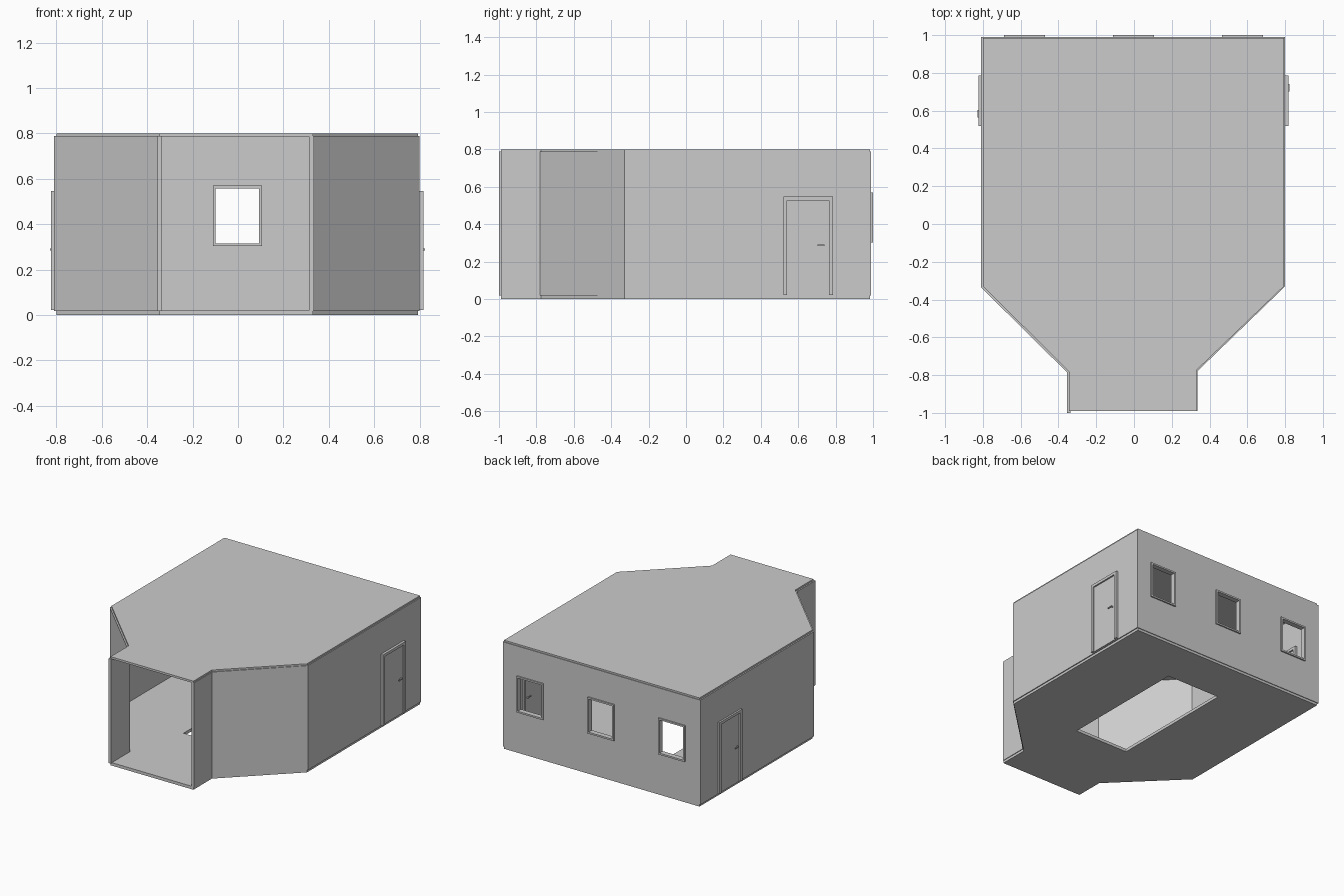
import bpy, bmesh
from mathutils import Vector

if "Cube" in bpy.data.objects:
    bpy.data.objects.remove(bpy.data.objects["Cube"])


def mesh_object(name, bm):
    bmesh.ops.recalc_face_normals(bm, faces=bm.faces)
    me = bpy.data.meshes.new(name)
    bm.to_mesh(me)
    bm.free()
    ob = bpy.data.objects.new(name, me)
    bpy.context.collection.objects.link(ob)
    return ob


def prism(name, pts, z0, z1):
    bm = bmesh.new()
    face = bm.faces.new([bm.verts.new((x, y, z0)) for x, y in pts])
    res = bmesh.ops.extrude_face_region(bm, geom=[face])
    verts = [v for v in res["geom"] if isinstance(v, bmesh.types.BMVert)]
    bmesh.ops.translate(bm, verts=verts, vec=(0, 0, z1 - z0))
    return mesh_object(name, bm)


def boxes(name, ranges):
    # one object made of several axis-aligned boxes (x0, x1, y0, y1, z0, z1)
    bm = bmesh.new()
    for x0, x1, y0, y1, z0, z1 in ranges:
        vs = bmesh.ops.create_cube(bm, size=1)["verts"]
        bmesh.ops.scale(bm, vec=(abs(x1 - x0), abs(y1 - y0), abs(z1 - z0)), verts=vs)
        bmesh.ops.translate(bm, vec=((x0 + x1) / 2, (y0 + y1) / 2, (z0 + z1) / 2), verts=vs)
    return mesh_object(name, bm)


def cut(ob, ranges):
    cutter = boxes("cutter", ranges)
    cutter.hide_render = True
    mod = ob.modifiers.new("openings", "BOOLEAN")
    mod.operation, mod.solver, mod.object = "DIFFERENCE", "EXACT", cutter
    bpy.context.view_layer.objects.active = ob
    bpy.ops.object.modifier_apply(modifier=mod.name)
    bpy.data.objects.remove(cutter)


def offset(path, d):
    # offset an open polyline to its right by d, with mitred corners
    p = [Vector(q) for q in path]
    n = []
    for a, b in zip(p, p[1:]):
        t = (b - a).normalized()
        n.append(Vector((t.y, -t.x)))
    out = [p[0] + n[0] * d]
    for i in range(1, len(n)):
        m = n[i - 1] + n[i]
        out.append(p[i] + m * (2 * d / m.length_squared))
    out.append(p[-1] + n[-1] * d)
    return [tuple(q) for q in out]


# floor and roof slabs
plan = [(-.345, -.99), (-.345, -.78), (-.80, -.33), (-.80, .985),
        (.793, .985), (.793, -.33), (.33, -.775), (.33, -.99)]
floor = prism("floor", plan, 0, .022)
cut(floor, [(-.21, .23, -.335, .64, -.1, .1)])
prism("roof", plan, .785, .8)

# wall shell, open at the front
outer = [(-.355, -1), (-.355, -.785), (-.81, -.335), (-.81, .99),
         (.80, .99), (.80, -.33), (.335, -.78), (.335, -.99)]
walls = prism("walls", outer + offset(outer, .02)[::-1], .018, .788)

W, WZ0, WZ1 = .108, .303, .570      # window half width, bottom, top
DY0, DY1, DZ0, DZ1 = .52, .785, .022, .547   # door extents
window_x = (-.58, -.003, .575)
cut(walls, [(x - W + .006, x + W - .006, .9, 1.1, WZ0 + .006, WZ1 - .006) for x in window_x]
    + [(s * .7, s * .9, DY0 + .008, DY1 - .008, DZ0 + .002, DZ1 - .008) for s in (-1, 1)])

# window frames
f = .012
for i, x in enumerate(window_x):
    a, b, y0, y1 = x - W, x + W, .962, 1.0
    boxes(f"window_frame_{i + 1}", [
        (a, a + f, y0, y1, WZ0, WZ1), (b - f, b, y0, y1, WZ0, WZ1),
        (a + f, b - f, y0, y1, WZ0, WZ0 + f), (a + f, b - f, y0, y1, WZ1 - f, WZ1)])

# side doors: frame, leaf and lever handle on both faces
f = .02
for side, s, c in (("right", 1, .795), ("left", -1, -.80)):
    x0, x1 = c - s * .027, c + s * .023
    boxes(f"{side}_door_frame", [
        (x0, x1, DY0, DY0 + f, DZ0, DZ1), (x0, x1, DY1 - f, DY1, DZ0, DZ1),
        (x0, x1, DY0 + f, DY1 - f, DZ1 - f, DZ1)])
    boxes(f"{side}_door", [(c - s * .015, c + s * .012, DY0 + f, DY1 - f, DZ0, DZ1 - f)])
    ym = (DY0 + DY1) / 2
    ya, yb = ym + s * .05, ym + s * .088
    parts = []
    for k in (-1, 1):
        base, tip = c + k * .010, c + k * .028
        parts.append((base, tip, yb - s * .008, yb, .284, .292))
        parts.append((tip - k * .006, tip, ya, yb - s * .008, .284, .292))
    boxes(f"{side}_door_handle", parts)
